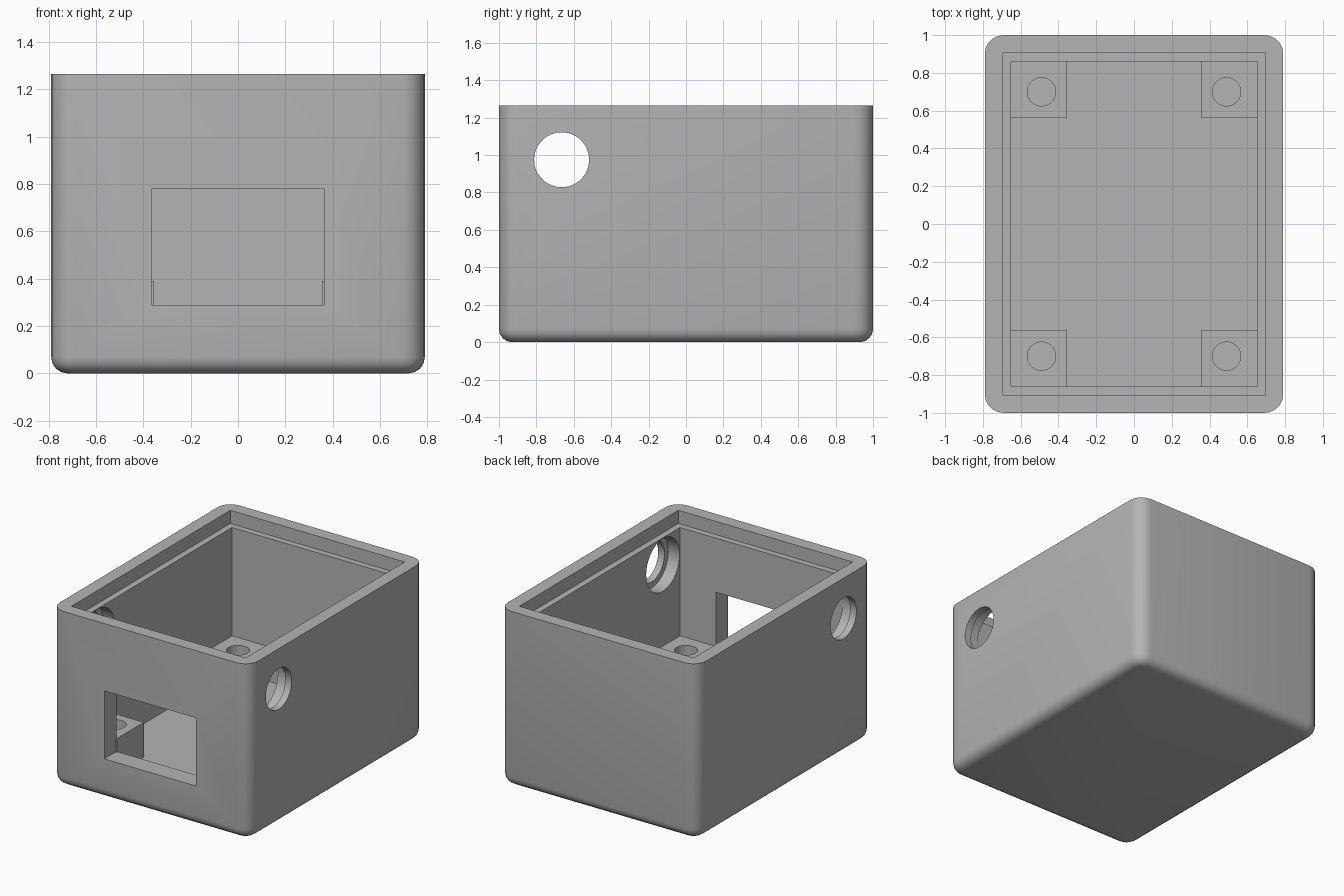
import bpy, bmesh, math
from mathutils import Matrix

if "Cube" in bpy.data.objects:
    bpy.data.objects.remove(bpy.data.objects["Cube"], do_unlink=True)

W, D, H = 0.79, 1.0, 1.265          # half width, half depth, height
IN_X, IN_Y, FLOOR = 0.65, 0.86, 0.14  # cavity

grey = bpy.data.materials.new("plain grey")
grey.use_nodes = True
grey.diffuse_color = (0.46, 0.46, 0.46, 1)
grey.node_tree.nodes["Principled BSDF"].inputs["Base Color"].default_value = (0.46, 0.46, 0.46, 1)


def add_object(name, bm):
    mesh = bpy.data.meshes.new(name)
    bm.to_mesh(mesh)
    bm.free()
    mesh.materials.append(grey)
    obj = bpy.data.objects.new(name, mesh)
    bpy.context.collection.objects.link(obj)
    return obj


def box_mesh(lo, hi):
    bm = bmesh.new()
    bmesh.ops.create_cube(bm, size=1)
    for v in bm.verts:
        v.co = [(a + b) / 2 + c * (b - a) for a, b, c in zip(lo, hi, v.co)]
    return bm


def box(name, lo, hi):
    return add_object(name, box_mesh(lo, hi))


def cylinder(name, centre, radius, length, along_x=False):
    bm = bmesh.new()
    turn = Matrix.Rotation(math.pi / 2, 4, "Y") if along_x else Matrix.Identity(4)
    bmesh.ops.create_cone(bm, cap_ends=True, segments=48, radius1=radius, radius2=radius,
                          depth=length, matrix=Matrix.Translation(centre) @ turn)
    return add_object(name, bm)


def select_only(obj):
    bpy.ops.object.select_all(action="DESELECT")
    obj.select_set(True)
    bpy.context.view_layer.objects.active = obj


def cut(obj, cutter):
    cutter.hide_render = True
    mod = obj.modifiers.new("cut", "BOOLEAN")
    mod.operation, mod.solver, mod.object = "DIFFERENCE", "EXACT", cutter
    select_only(obj)
    bpy.ops.object.modifier_apply(modifier=mod.name)
    bpy.data.objects.remove(cutter, do_unlink=True)


def smooth(obj):
    select_only(obj)
    bpy.ops.object.shade_smooth_by_angle(angle=math.radians(35))


# Outer body: rounded upright corners, then a rounded bottom rim
bm = box_mesh((-W, -D, 0), (W, D, H))
upright = [e for e in bm.edges if abs(e.verts[0].co.z - e.verts[1].co.z) > 1]
bmesh.ops.bevel(bm, geom=upright, offset=0.1, segments=5, profile=0.5, affect="EDGES")
rim = [e for e in bm.edges if all(v.co.z < 0.001 for v in e.verts)]
bmesh.ops.bevel(bm, geom=rim, offset=0.07, segments=4, profile=0.5, affect="EDGES")
case = add_object("case_body", bm)

# Cavity, recessed lid ledge and front window
cut(case, box("cavity_cutter", (-IN_X, -IN_Y, FLOOR), (IN_X, IN_Y, H + 0.1)))
cut(case, box("ledge_cutter", (-0.695, -0.905, H - 0.095), (0.695, 0.905, H + 0.2)))
cut(case, box("window_cutter", (-0.365, -1.1, 0.29), (0.365, -0.8, 0.78)))

# Round side holes, each with a wider recess on the inside
for side in (-1, 1):
    cut(case, cylinder("side_hole_cutter", (side * 0.75, -0.665, 0.975), 0.147, 0.4, True))
    cut(case, cylinder("recess_cutter", (side * 0.64, -0.665, 0.975), 0.19, 0.2, True))
smooth(case)

# Four corner screw posts
for sx, side in ((-1, "right"), (1, "left")):
    for sy, end in ((-1, "front"), (1, "back")):
        xs = sorted((sx * 0.355, sx * (IN_X + 0.01)))
        ys = sorted((sy * 0.565, sy * (IN_Y + 0.01)))
        post = box(f"{end}_{side}_post", (xs[0], ys[0], FLOOR - 0.01), (xs[1], ys[1], 0.39))
        cut(post, cylinder("screw_hole_cutter", (sx * 0.49, sy * 0.7, 0.3), 0.075, 0.3))
        smooth(post)
